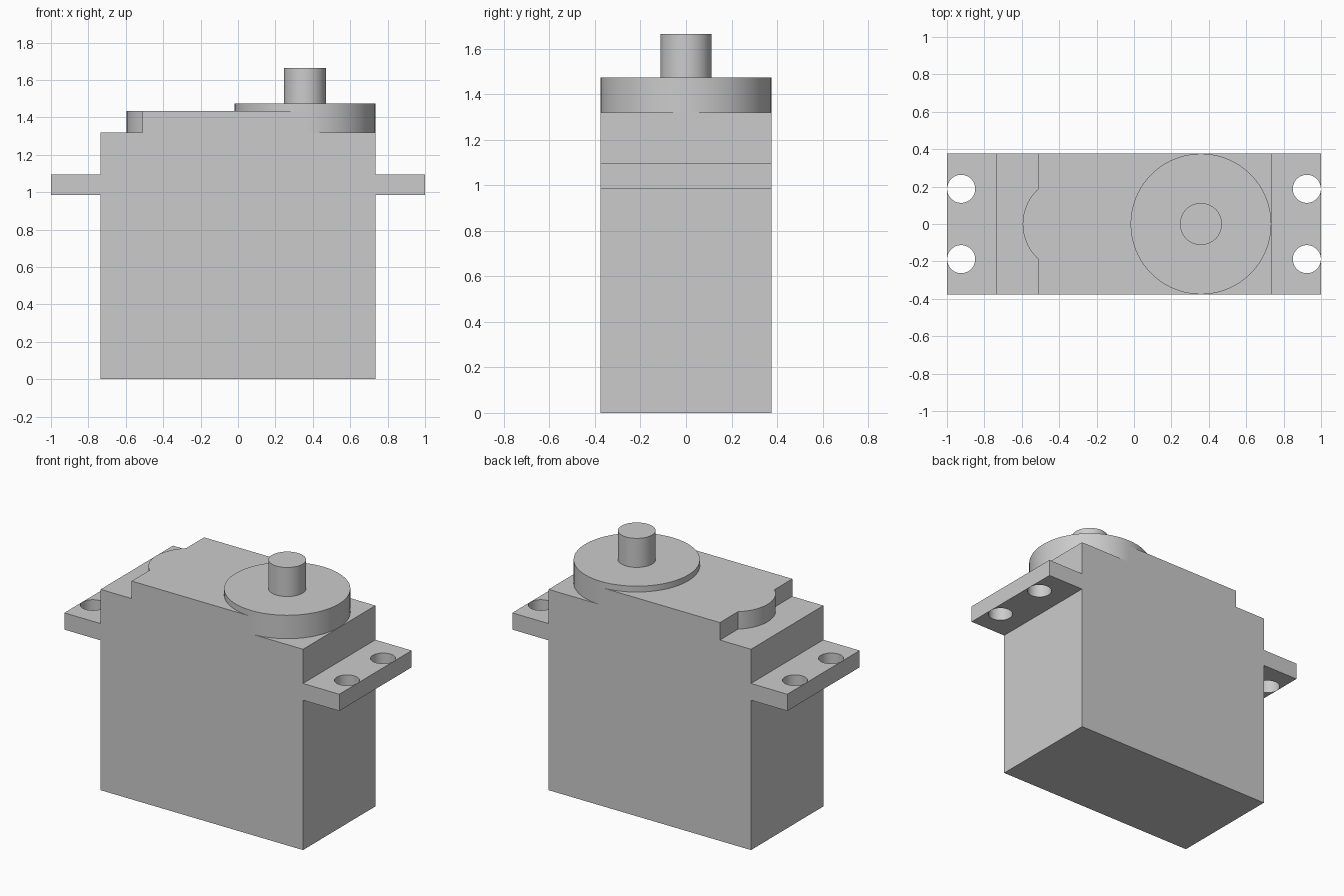
import bpy
import bmesh
from math import sin, cos, asin, pi, radians
from mathutils import Matrix, Vector

cube = bpy.data.objects.get("Cube")
if cube:
    bpy.data.objects.remove(cube, do_unlink=True)

grey = bpy.data.materials.new("plain grey")
grey.use_nodes = True
grey.diffuse_color = (0.6, 0.6, 0.6, 1)
grey.node_tree.nodes["Principled BSDF"].inputs["Base Color"].default_value = (0.6, 0.6, 0.6, 1)

HALF_Y = 0.376      # half depth of the case
BODY_X = 0.736      # half width of the case
BODY_TOP = 1.32
GEAR_X = 0.358      # output shaft axis


def finish(name, bm):
    bmesh.ops.recalc_face_normals(bm, faces=bm.faces)
    mesh = bpy.data.meshes.new(name)
    bm.to_mesh(mesh)
    bm.free()
    mesh.materials.append(grey)
    obj = bpy.data.objects.new(name, mesh)
    bpy.context.collection.objects.link(obj)
    return obj


def prism(name, points, along):
    """Extrude a flat outline along a vector."""
    bm = bmesh.new()
    face = bm.faces.new([bm.verts.new(p) for p in points])
    new = bmesh.ops.extrude_face_region(bm, geom=[face])["geom"]
    verts = [v for v in new if isinstance(v, bmesh.types.BMVert)]
    bmesh.ops.translate(bm, verts=verts, vec=Vector(along))
    return finish(name, bm)


def cylinder(name, x, y, z0, z1, radius, sides=64):
    bm = bmesh.new()
    bmesh.ops.create_cone(bm, cap_ends=True, segments=sides, radius1=radius,
                          radius2=radius, depth=z1 - z0,
                          matrix=Matrix.Translation((x, y, (z0 + z1) / 2)))
    return finish(name, bm)


def boolean(target, tool, operation):
    mod = target.modifiers.new(operation, 'BOOLEAN')
    mod.operation = operation
    mod.solver = 'EXACT'
    mod.object = tool
    bpy.context.view_layer.objects.active = target
    bpy.ops.object.modifier_apply(modifier=mod.name)
    bpy.data.objects.remove(tool, do_unlink=True)


def smooth(obj):
    bpy.ops.object.select_all(action='DESELECT')
    obj.select_set(True)
    bpy.context.view_layer.objects.active = obj
    bpy.ops.object.shade_smooth_by_angle(angle=radians(30))


# Case with mounting flanges: mirrored front profile, extruded through the depth
right = [(BODY_X, 0), (BODY_X, 0.985), (1, 0.985), (1, 1.095),
         (BODY_X, 1.095), (BODY_X, BODY_TOP)]
profile = right + [(-x, z) for x, z in reversed(right)]
case = prism("case", [(x, -HALF_Y, z) for x, z in profile], (0, 2 * HALF_Y, 0))

# Raised deck with a round bulge at one end
bulge_r, bulge_x, chord = 0.255, -0.34, 0.19
swing = asin(chord / bulge_r)
arc = [(bulge_x + bulge_r * cos(pi + a), bulge_r * sin(pi + a))
       for a in (swing * (i / 12 - 1) for i in range(25))]
outline = [(-0.51, HALF_Y)] + arc + [(-0.51, -HALF_Y), (GEAR_X, -HALF_Y), (GEAR_X, HALF_Y)]
deck = prism("deck", [(x, y, BODY_TOP) for x, y in outline], (0, 0, 0.115))
boolean(case, deck, 'UNION')

# Screw holes through the flanges
for sx in (-1, 1):
    for sy in (-1, 1):
        hole = cylinder("hole_cutter", sx * 0.924, sy * 0.188, 0.9, 1.2, 0.075, 48)
        boolean(case, hole, 'DIFFERENCE')
smooth(case)

# Gear housing and output shaft
smooth(cylinder("gear_housing", GEAR_X, 0, BODY_TOP, 1.474, HALF_Y, 96))
smooth(cylinder("output_shaft", GEAR_X, 0, 1.474, 1.665, 0.112))
